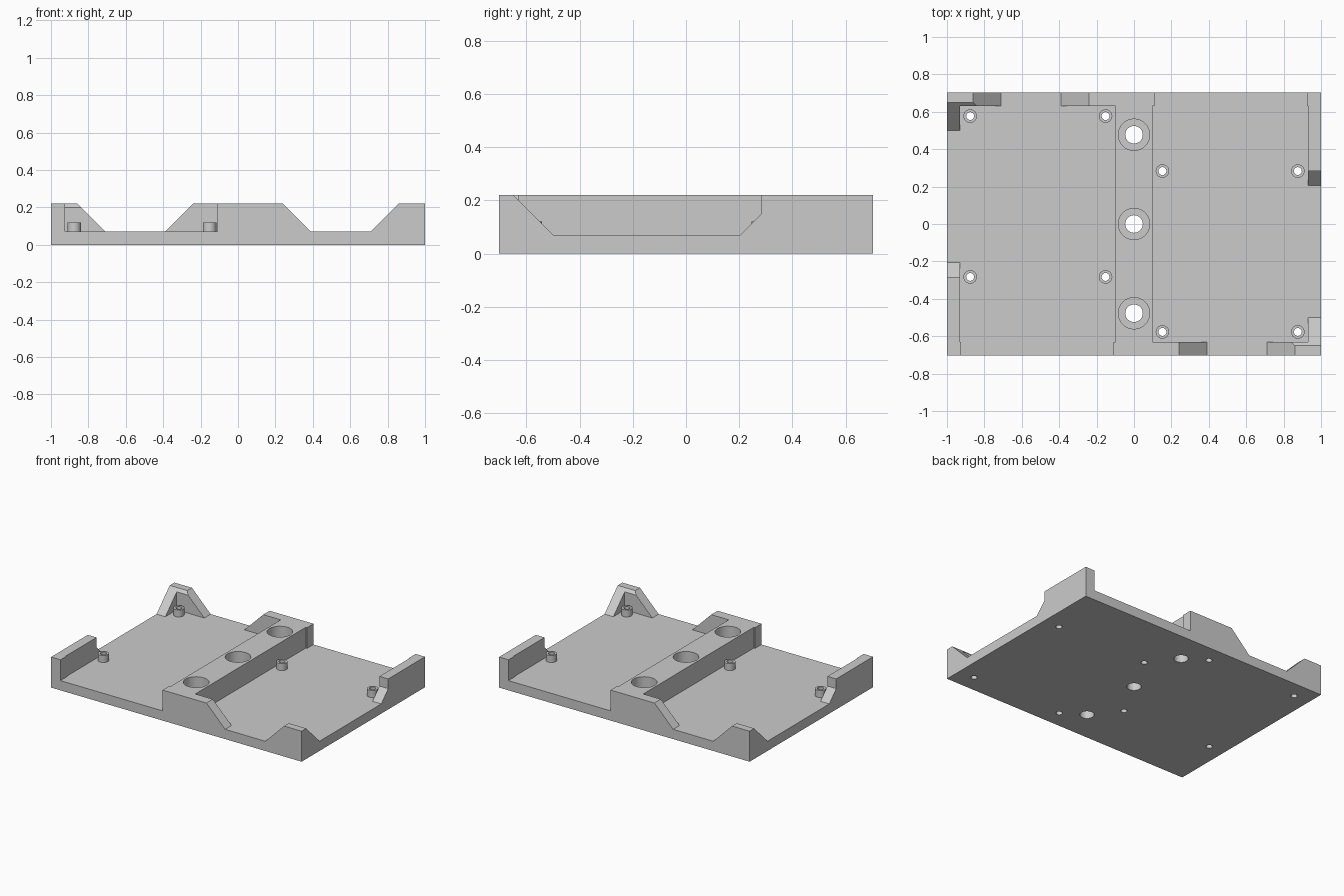
import bpy, bmesh, math
from mathutils import Matrix, Vector

cube = bpy.data.objects.get("Cube")
if cube:
    bpy.data.objects.remove(cube, do_unlink=True)

W, D, H, FLOOR = 1.0, 0.703, 0.22, 0.07    # half width, half depth, height, floor level
WALL_Y, WALL_X = 0.63, 0.93                # inner faces of the walls
RIB = 0.10                                 # half width of the middle rib
TOP = 0.4                                  # cutters rise above the body


def new_object(name, bm):
    bmesh.ops.recalc_face_normals(bm, faces=bm.faces)
    mesh = bpy.data.meshes.new(name)
    bm.to_mesh(mesh)
    bm.free()
    ob = bpy.data.objects.new(name, mesh)
    bpy.context.collection.objects.link(ob)
    return ob


def prism(name, profile, extrude):
    """Extrude a closed 3D outline along a vector."""
    bm = bmesh.new()
    face = bm.faces.new([bm.verts.new(p) for p in profile])
    res = bmesh.ops.extrude_face_region(bm, geom=[face], use_keep_orig=True)
    verts = [g for g in res["geom"] if isinstance(g, bmesh.types.BMVert)]
    bmesh.ops.translate(bm, verts=verts, vec=Vector(extrude))
    return new_object(name, bm)


def box(name, x0, x1, y0, y1, z0, z1):
    outline = [(x0, y0, z0), (x1, y0, z0), (x1, y1, z0), (x0, y1, z0)]
    return prism(name, outline, (0, 0, z1 - z0))


def cylinder(name, x, y, r, z0, z1):
    bm = bmesh.new()
    bmesh.ops.create_cone(bm, cap_ends=True, segments=32, radius1=r, radius2=r, depth=z1 - z0,
                          matrix=Matrix.Translation((x, y, (z0 + z1) / 2)))
    return new_object(name, bm)


def combine(target, tool, operation):
    tool.hide_render = True
    mod = target.modifiers.new(tool.name, 'BOOLEAN')
    mod.operation, mod.solver, mod.object = operation, 'EXACT', tool
    bpy.context.view_layer.objects.active = target
    bpy.ops.object.modifier_apply(modifier=mod.name)
    bpy.data.objects.remove(tool, do_unlink=True)


# Left half of the tray
tray = box("tray", 0, W, -D, D, 0, H)

# Pocket between rib and side wall, and its open end
combine(tray, box("pocket", RIB, WALL_X, -WALL_Y, WALL_Y, FLOOR, TOP), 'DIFFERENCE')
combine(tray, box("open_end", RIB + 0.01, WALL_X - 0.005, WALL_Y - 0.01, D + 0.1,
                  FLOOR, TOP), 'DIFFERENCE')

# Sloped notch in the end wall
notch = [(0.24, H), (0.39, FLOOR), (0.71, FLOOR), (0.86, H), (0.86, TOP), (0.24, TOP)]
combine(tray, prism("end_notch", [(x, -D - 0.1, z) for x, z in notch],
                    (0, D + 0.12 - WALL_Y, 0)), 'DIFFERENCE')

# Sloped notch in the side wall, also clipping the corner's inner edge
notch = [(-0.65, H), (-0.50, FLOOR), (0.205, FLOOR), (0.284, 0.15), (0.284, TOP), (-0.65, TOP)]
combine(tray, prism("side_notch", [(0.80, y, z) for y, z in notch], (0.3, 0, 0)), 'DIFFERENCE')

# Standoffs with drilled holes
for x in (0.152, 0.876):
    for y in (-0.577, 0.283):
        combine(tray, cylinder("standoff", x, y, 0.036, FLOOR - 0.03, 0.12), 'UNION')
        combine(tray, cylinder("standoff_hole", x, y, 0.021, -0.1, TOP), 'DIFFERENCE')

# Right half: the same half turned half way round and welded along the middle
bm = bmesh.new()
bm.from_mesh(tray.data)
seam = [f for f in bm.faces if all(abs(v.co.x) < 1e-4 for v in f.verts)]
bmesh.ops.delete(bm, geom=seam, context='FACES')
copy = bmesh.ops.duplicate(bm, geom=bm.verts[:] + bm.edges[:] + bm.faces[:])
bmesh.ops.transform(bm, matrix=Matrix.Diagonal((-1, -1, 1, 1)),
                    verts=[g for g in copy["geom"] if isinstance(g, bmesh.types.BMVert)])
bmesh.ops.remove_doubles(bm, verts=[v for v in bm.verts if abs(v.co.x) < 1e-4], dist=1e-4)
middle = [e for e in bm.edges if all(abs(v.co.x) < 1e-4 for v in e.verts)]
bmesh.ops.dissolve_edges(bm, edges=middle, use_verts=True)
bm.to_mesh(tray.data)
bm.free()

# Counterbored mounting holes along the rib
for y in (-0.477, 0, 0.477):
    combine(tray, cylinder("counterbore", 0, y, 0.084, FLOOR, TOP), 'DIFFERENCE')
    combine(tray, cylinder("mounting_hole", 0, y, 0.047, -0.1, TOP), 'DIFFERENCE')

# Plain grey material
grey = bpy.data.materials.new("plain grey")
grey.use_nodes = True
colour = (0.6, 0.6, 0.6, 1)
grey.diffuse_color = colour
grey.node_tree.nodes["Principled BSDF"].inputs["Base Color"].default_value = colour
tray.data.materials.clear()
tray.data.materials.append(grey)

bpy.ops.object.select_all(action='DESELECT')
tray.select_set(True)
bpy.context.view_layer.objects.active = tray
bpy.ops.object.shade_smooth_by_angle(angle=math.radians(30))
